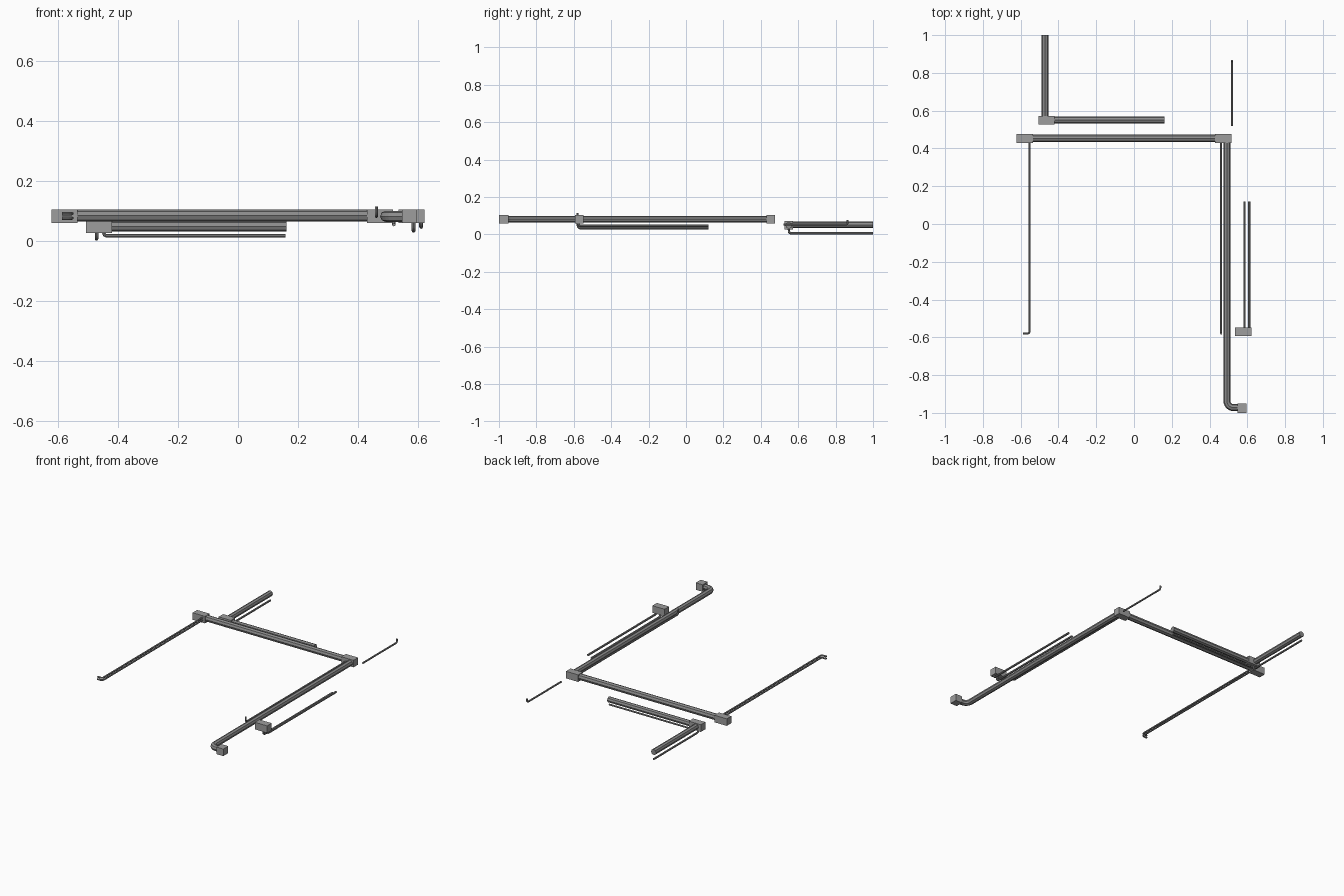
import bpy, math
from mathutils import Vector

if "Cube" in bpy.data.objects:
    bpy.data.objects.remove(bpy.data.objects["Cube"])


def grey(name, value):
    mat = bpy.data.materials.new(name)
    mat.diffuse_color = (value, value, value, 1)
    mat.use_nodes = True
    mat.node_tree.nodes["Principled BSDF"].inputs["Base Color"].default_value = mat.diffuse_color
    return mat


BOX_METAL = grey("box_metal", 0.34)
PIPE_METAL = grey("pipe_metal", 0.26)


def rounded(points, bend, steps=6):
    """Replace the inner corners of a path with arcs of radius bend."""
    pts = [Vector(p) for p in points]
    out = [pts[0]]
    for a, c, b in zip(pts, pts[1:], pts[2:]):
        u, v = (a - c).normalized(), (b - c).normalized()
        centre = c + (u + v) * bend
        for i in range(steps + 1):
            t = math.pi / 2 * i / steps
            out.append(centre - v * bend * math.cos(t) - u * bend * math.sin(t))
    return out + [pts[-1]]


def pipe(name, points, radius, bend=0.015):
    """Eight-sided flat-faced pipe along a path with rounded corners."""
    path = rounded(points, bend)
    curve = bpy.data.curves.new(name, 'CURVE')
    curve.dimensions = '3D'
    curve.bevel_depth = radius
    curve.bevel_resolution = 2
    curve.use_fill_caps = True
    spline = curve.splines.new('POLY')
    spline.points.add(len(path) - 1)
    for sp, p in zip(spline.points, path):
        sp.co = (*p, 1)
    obj = bpy.data.objects.new(name, curve)
    bpy.context.collection.objects.link(obj)
    bpy.ops.object.select_all(action='DESELECT')
    obj.select_set(True)
    bpy.context.view_layer.objects.active = obj
    bpy.ops.object.convert(target='MESH')
    bpy.ops.object.shade_flat()
    mesh = bpy.context.object.data
    mesh.materials.clear()
    mesh.materials.append(PIPE_METAL)


def box(name, lo, hi):
    lo, hi = Vector(lo), Vector(hi)
    bpy.ops.mesh.primitive_cube_add(size=1, location=(lo + hi) / 2)
    obj = bpy.context.object
    obj.name = name
    obj.scale = hi - lo
    bpy.ops.object.transform_apply(location=False, rotation=False, scale=True)
    obj.data.materials.append(BOX_METAL)


# Junction boxes
box("left_junction_box", (-0.622, 0.43, 0.059), (-0.535, 0.476, 0.104))
box("right_junction_box", (0.43, 0.43, 0.059), (0.516, 0.476, 0.104))
box("front_end_box", (0.547, -1.0, 0.059), (0.596, -0.95, 0.104))
box("side_junction_box", (0.535, -0.594, 0.059), (0.622, -0.548, 0.104))
box("rear_junction_box", (-0.506, 0.527, 0.026), (-0.42, 0.572, 0.072))

# Large pipes
pipe("cross_pipe", [(-0.545, 0.453, 0.083), (0.44, 0.453, 0.083)], 0.020)
pipe("right_pipe", [(0.492, 0.44, 0.081), (0.492, -0.972, 0.081), (0.555, -0.972, 0.081)], 0.0185, 0.035)
pipe("rear_cross_pipe", [(-0.43, 0.55, 0.048), (0.161, 0.55, 0.048)], 0.018)
pipe("rear_long_pipe", [(-0.471, 0.56, 0.051), (-0.471, 1.0, 0.051)], 0.018)

# Two stacked thin pipes on the left, hooked at the front
for label, z in (("upper", 0.090), ("lower", 0.075)):
    pipe(f"left_{label}_thin_pipe", [(-0.553, 0.44, z), (-0.553, -0.58, z), (-0.587, -0.58, z)], 0.0055, 0.012)

# Thin pipe beside the right pipe, turned up at the front
pipe("right_thin_pipe", [(0.461, 0.44, 0.081), (0.461, -0.58, 0.081), (0.461, -0.58, 0.113)], 0.0055)

# Pair of thin pipes dropping from the side junction box
for label, x, z in (("inner", 0.585, 0.033), ("outer", 0.61, 0.046)):
    pipe(f"side_{label}_thin_pipe", [(x, -0.578, 0.075), (x, -0.578, z), (x, 0.12, z)], 0.0065)

# Loose thin pipe at the rear right, turned up at the back
pipe("rear_right_thin_pipe", [(0.519, 0.52, 0.053), (0.519, 0.864, 0.053), (0.519, 0.864, 0.076)], 0.0055, 0.01)

# Thin pipes dropping from the rear junction box
pipe("rear_cross_thin_pipe", [(-0.447, 0.55, 0.045), (-0.447, 0.55, 0.016), (0.158, 0.55, 0.016)], 0.0055, 0.01)
pipe("rear_long_thin_pipe", [(-0.471, 0.55, 0.045), (-0.471, 0.55, 0.006), (-0.471, 1.0, 0.006)], 0.006, 0.012)
